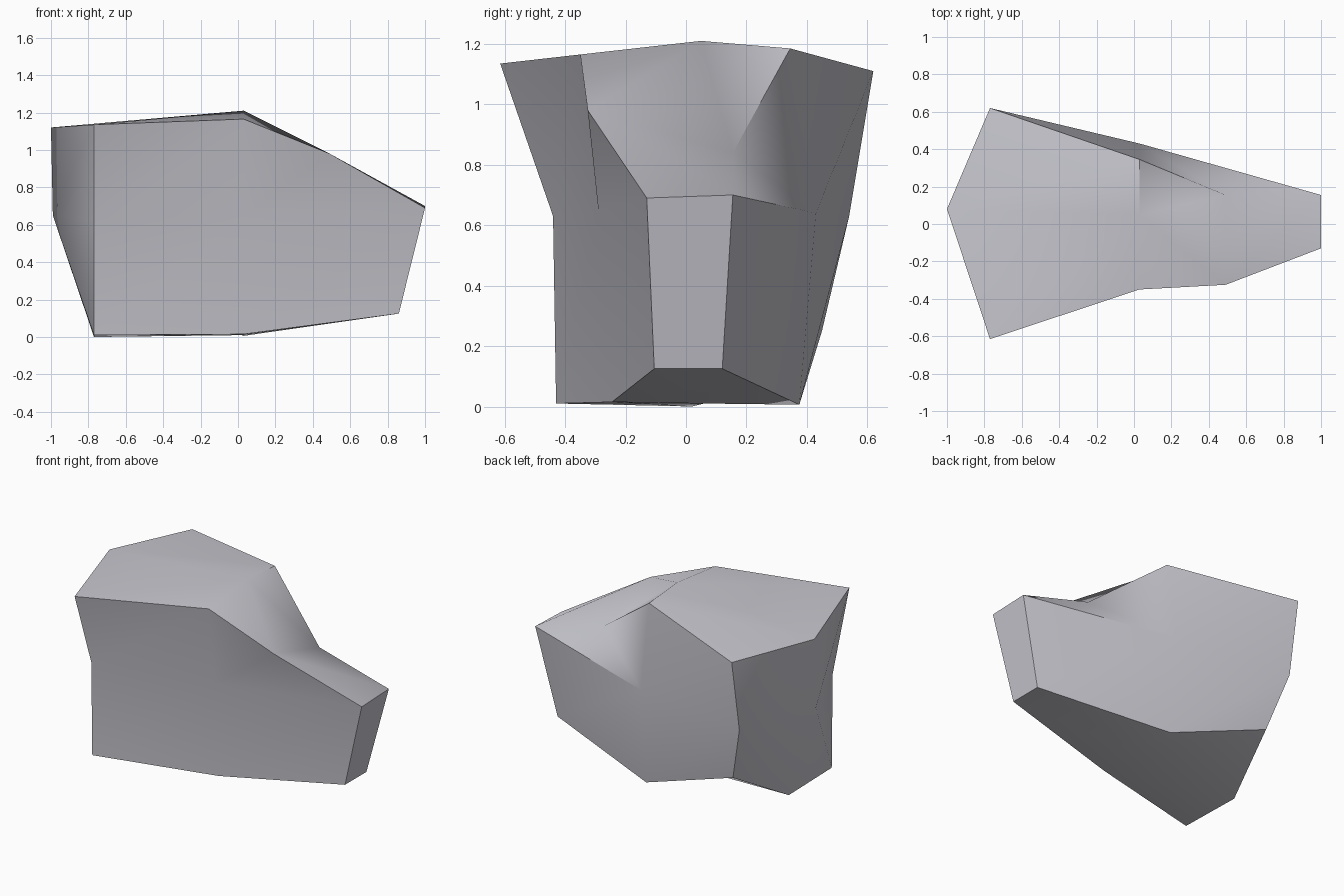
import bpy, bmesh, math

if "Cube" in bpy.data.objects:
    bpy.data.objects.remove(bpy.data.objects["Cube"])

stone = bpy.data.materials.new("pale grey stone")
stone.diffuse_color = (0.58, 0.58, 0.63, 1)
stone.use_nodes = True
stone.node_tree.nodes["Principled BSDF"].inputs["Base Color"].default_value = stone.diffuse_color

bm = bmesh.new()


def points(coords):
    return [bm.verts.new(c) for c in coords]


# Broad end section: from front bottom up, over the top, down the back
wide = points([(-.77, -.43, .01), (-.77, -.44, .63), (-.77, -.615, 1.135),
               (-1, .08, 1.12), (-.77, .62, 1.11), (-.77, .54, .63),
               (-.66, .45, .25), (-.77, .02, 0)])
# Middle section, same order
mid = points([(.03, -.245, .015), (.03, -.29, .65), (.03, -.35, 1.165),
              (.03, .05, 1.21), (.03, .345, 1.185), (.03, .43, .64),
              (.03, .375, .006), (.03, .06, .01)])
# Sloping shoulder, narrow end and the point of the broad end
shoulder_f, shoulder_b = points([(.49, -.325, .98), (.49, .155, .84)])
top_f, top_b, low_b, low_f = points([(1, -.13, .69), (1, .155, .70),
                                     (.86, .12, .125), (.86, -.105, .125)])
nose = points([(-.99, .05, .65)])[0]

# Body between sections, and the faceted broad end
for i in range(8):
    j = (i + 1) % 8
    bm.faces.new((wide[i], wide[j], mid[j], mid[i]))
    bm.faces.new((wide[j], wide[i], nose))

# Tapered narrow end
fb, fm, ft, mt, bt, bk, bb, mb = mid
for face in [(fb, fm, top_f, low_f), (fm, shoulder_f, top_f), (fm, ft, shoulder_f),
             (ft, mt, shoulder_f), (mt, shoulder_b, shoulder_f), (mt, bt, shoulder_b),
             (shoulder_f, shoulder_b, top_b, top_f), (bt, bk, shoulder_b),
             (bk, top_b, shoulder_b), (bk, bb, low_b, top_b),
             (fb, low_f, mb), (mb, low_f, low_b), (mb, low_b, bb),
             (top_f, top_b, low_b, low_f)]:
    bm.faces.new(face)

bmesh.ops.recalc_face_normals(bm, faces=bm.faces)
mesh = bpy.data.meshes.new("rock")
bm.to_mesh(mesh)
bm.free()
mesh.materials.append(stone)
rock = bpy.data.objects.new("rock", mesh)
bpy.context.collection.objects.link(rock)
bpy.context.view_layer.objects.active = rock
rock.select_set(True)
bpy.ops.object.shade_smooth_by_angle(angle=math.radians(42))
